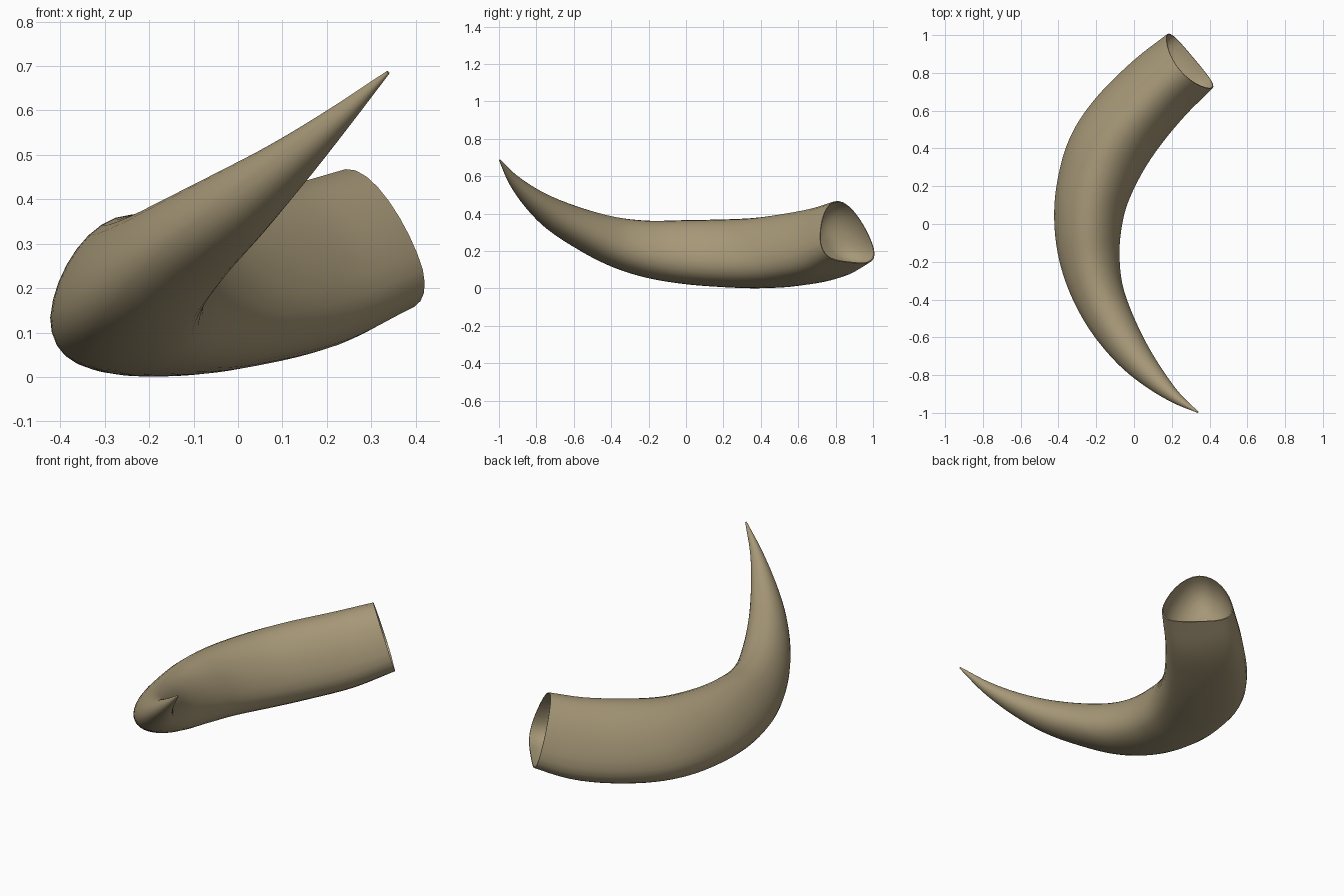
import bpy
import bmesh
import math
from mathutils import Vector

cube = bpy.data.objects.get("Cube")
if cube:
    bpy.data.objects.remove(cube, do_unlink=True)

# Stations from mouth to tip: x, y, z of the spine, half width, half height
STATIONS = [
    (.279, .847, .303, .187, .172), (.122, .708, .242, .2, .189),
    (-.04, .53, .206, .212, .192), (-.15, .36, .189, .213, .187),
    (-.222, .155, .189, .194, .179), (-.244, -.03, .196, .176, .169),
    (-.232, -.2, .211, .157, .152), (-.19, -.365, .247, .136, .132),
    (-.115, -.525, .307, .118, .109), (-.01, -.685, .385, .093, .086),
    (.105, -.815, .476, .063, .058), (.222, -.92, .578, .031, .031),
    (.338, -.996, .686, .004, .004),
]
LAST = len(STATIONS) - 1
SIDES = 32


def sample(t):
    """Catmull-Rom blend of the stations at position t."""
    i = min(int(t), LAST - 1)
    f = t - i
    b, c = STATIONS[i], STATIONS[i + 1]
    a = STATIONS[i - 1] if i else [2 * p - q for p, q in zip(b, c)]
    d = STATIONS[i + 2] if i + 2 <= LAST else [2 * q - p for p, q in zip(b, c)]
    return [q + f / 2 * (r - p + f * (2 * p - 5 * q + 4 * r - s
                                      + f * (3 * (q - r) + s - p)))
            for p, q, r, s in zip(a, b, c, d)]


def ring(bm, t, scale=1.0):
    """Cross-section square to the spine: flat low belly leaning outward, pinched crest."""
    x, y, z, half_w, half_h = sample(t)
    ahead = Vector(sample(min(t + .05, LAST))[:3])
    behind = Vector(sample(max(t - .05, 0))[:3])
    along = (ahead - behind).normalized()
    side = along.cross(Vector((0, 0, 1))).normalized()
    up = side.cross(along)
    fade = 1 - t / LAST
    verts = []
    for k in range(SIDES):
        a = math.tau * k / SIDES
        s, u = math.cos(a), math.sin(a)
        s *= 1 - .1 * fade * max(0, u)
        u -= fade * (.46 * s * s + .09 * s)
        verts.append(bm.verts.new(Vector((x, y, z)) + scale * (side * half_w * s + up * half_h * u)))
    return verts


def bridge(bm, a, b):
    for k in range(SIDES):
        n = (k + 1) % SIDES
        bm.faces.new((a[k], a[n], b[n], b[k]))


bm = bmesh.new()

# Shallow bowl-shaped hollow, from its floor out to a thin lip
DEPTH = .8
HOLLOW_STEPS = 10
rings = []
for i in range(HOLLOW_STEPS, -1, -1):
    angle = math.pi / 2 * i / HOLLOW_STEPS
    rings.append(ring(bm, DEPTH * math.sin(angle), .12 + .85 * math.cos(angle)))
bm.faces.new(rings[0])

# Outer skin, from the lip to the point
STEPS = 5
rings += [ring(bm, i / STEPS) for i in range(LAST * STEPS + 1)]
for a, b in zip(rings, rings[1:]):
    bridge(bm, a, b)
bm.faces.new(rings[-1])
bmesh.ops.recalc_face_normals(bm, faces=bm.faces[:])

mesh = bpy.data.meshes.new("horn")
bm.to_mesh(mesh)
bm.free()
horn = bpy.data.objects.new("horn", mesh)
bpy.context.collection.objects.link(horn)

# Horn colour
color = (.38, .31, .185, 1)
mat = bpy.data.materials.new("tan horn")
mat.use_nodes = True
mat.diffuse_color = color
mat.node_tree.nodes["Principled BSDF"].inputs["Base Color"].default_value = color
mesh.materials.append(mat)

# Smooth skin with a crisp lip
bpy.context.view_layer.objects.active = horn
horn.select_set(True)
bpy.ops.object.shade_smooth_by_angle(angle=math.radians(40))
